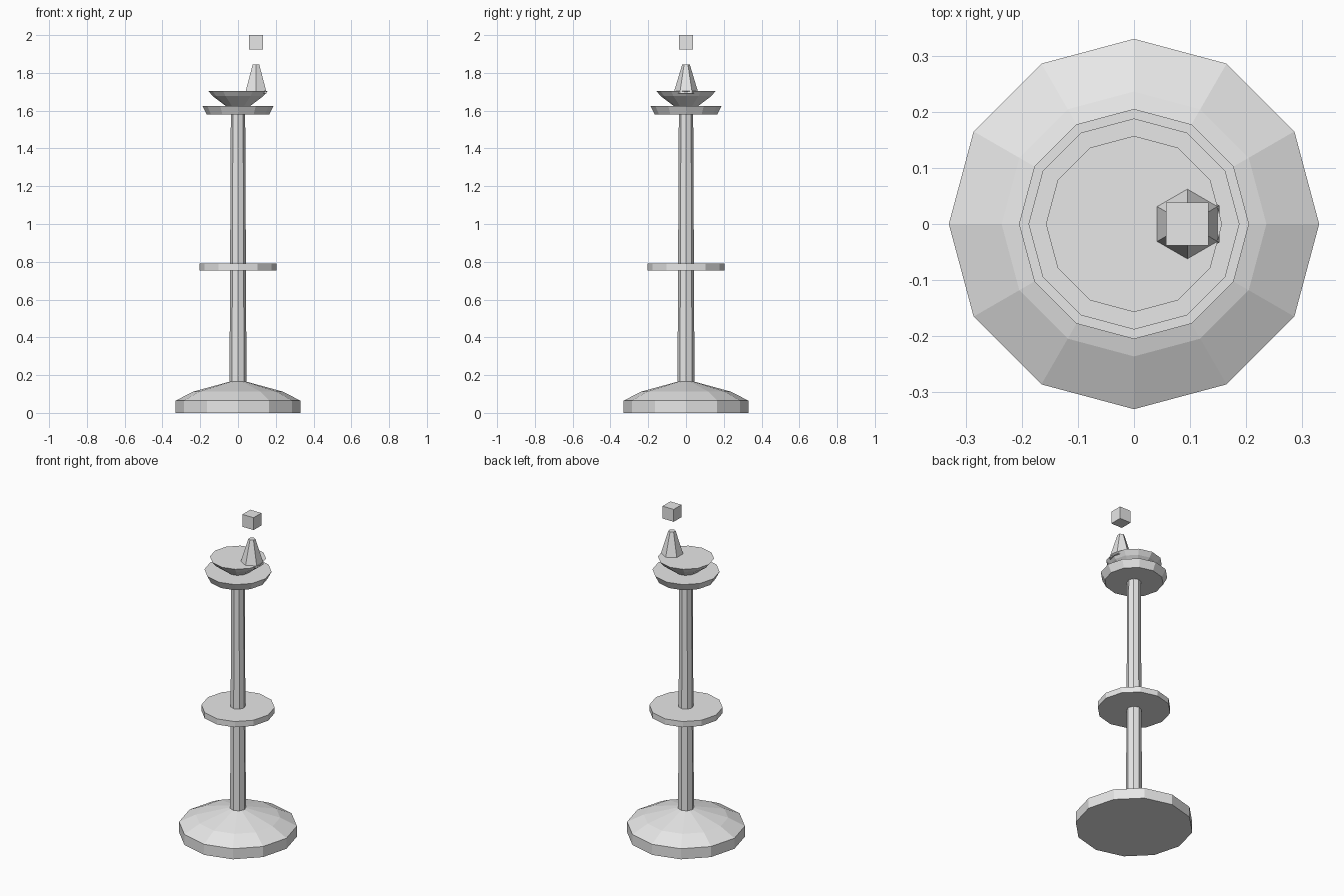
import bpy, bmesh, math

cube = bpy.data.objects.get("Cube")
if cube:
    bpy.data.objects.remove(cube, do_unlink=True)

# Single grey material
grey = bpy.data.materials.new("light grey")
grey.use_nodes = True
color = (0.8, 0.8, 0.8, 1)
grey.diffuse_color = color
for node in grey.node_tree.nodes:
    if node.type == "BSDF_PRINCIPLED":
        node.inputs["Base Color"].default_value = color


def finish(name, bm):
    bmesh.ops.recalc_face_normals(bm, faces=bm.faces)
    mesh = bpy.data.meshes.new(name)
    bm.to_mesh(mesh)
    bm.free()
    mesh.materials.append(grey)
    obj = bpy.data.objects.new(name, mesh)
    bpy.context.collection.objects.link(obj)
    return obj


def turned(name, profile, sides=12, x=0, spin=0):
    """Closed faceted solid from (radius, height) pairs, bottom to top."""
    bm = bmesh.new()
    rings = []
    for r, z in profile:
        angles = [spin + math.tau * i / sides for i in range(sides)]
        rings.append([bm.verts.new((x + r * math.cos(a), r * math.sin(a), z))
                      for a in angles])
    for low, high in zip(rings, rings[1:]):
        for i in range(sides):
            j = (i + 1) % sides
            bm.faces.new((low[i], low[j], high[j], high[i]))
    bm.faces.new(rings[0][::-1])
    bm.faces.new(rings[-1])
    return finish(name, bm)


# Stand
turned("base", [(0.33, 0), (0.33, 0.065), (0.236, 0.113), (0.045, 0.165)])
turned("column", [(0.045, 0.16), (0.038, 1.59)], sides=8)
turned("middle_disc", [(0.205, 0.755), (0.205, 0.79)])

# Head
turned("upper_plate", [(0.165, 1.58), (0.188, 1.625)])
turned("bowl", [(0.065, 1.625), (0.135, 1.678), (0.157, 1.705)])

# Off-centre spout and the small block floating above it
turned("spout", [(0.066, 1.692), (0.02, 1.845)], sides=6, x=0.095, spin=math.pi / 2)
bm = bmesh.new()
bmesh.ops.create_cube(bm, size=0.076)
block = finish("floating_block", bm)
block.location = (0.095, 0, 1.962)
